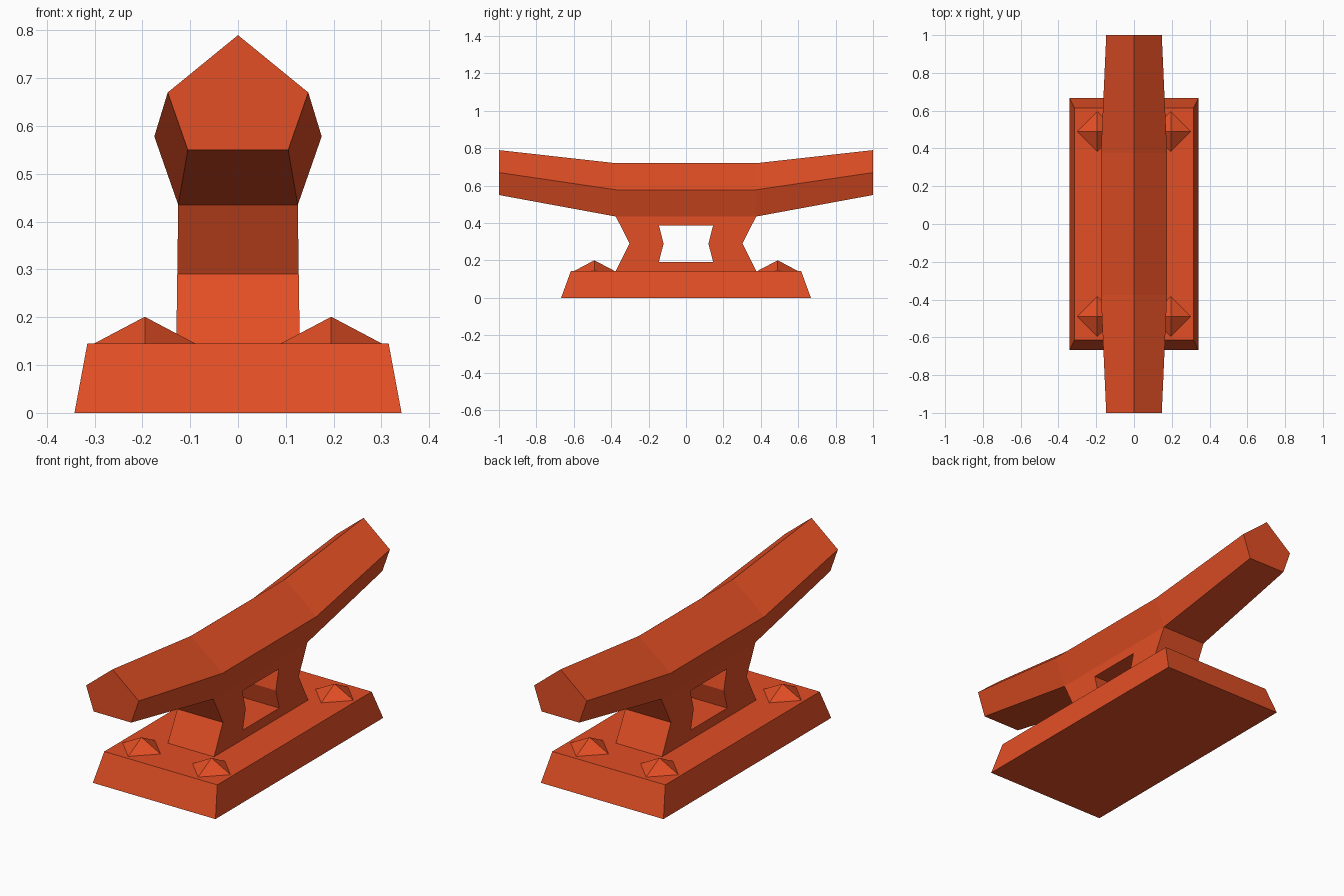
import bpy
import bmesh

cube = bpy.data.objects.get("Cube")
if cube:
    bpy.data.objects.remove(cube, do_unlink=True)

# Single painted-metal colour
paint = bpy.data.materials.new("orange_red_paint")
paint.use_nodes = True
colour = (0.76, 0.077, 0.018, 1)
paint.diffuse_color = colour
bsdf = next(n for n in paint.node_tree.nodes if n.type == 'BSDF_PRINCIPLED')
bsdf.inputs["Base Color"].default_value = colour


def finish(name, bm):
    bmesh.ops.recalc_face_normals(bm, faces=bm.faces[:])
    mesh = bpy.data.meshes.new(name)
    bm.to_mesh(mesh)
    bm.free()
    mesh.materials.append(paint)
    obj = bpy.data.objects.new(name, mesh)
    bpy.context.collection.objects.link(obj)
    return obj


def loft(bm, rings, closed=False):
    """Join matching rings of points with quads; cap or close the ends."""
    loops = [[bm.verts.new(p) for p in ring] for ring in rings]
    pairs = list(zip(loops, loops[1:]))
    if closed:
        pairs.append((loops[-1], loops[0]))
    else:
        bm.faces.new(loops[0])
        bm.faces.new(loops[-1])
    for a, b in pairs:
        for i in range(len(a)):
            j = (i + 1) % len(a)
            bm.faces.new((a[i], a[j], b[j], b[i]))


def rectangle(x, y, z):
    return [(-x, -y, z), (x, -y, z), (x, y, z), (-x, y, z)]


# Tapered base plate
bm = bmesh.new()
loft(bm, [rectangle(0.342, 0.668, 0), rectangle(0.315, 0.615, 0.145)])
finish("base_plate", bm)


# Pedestal with a waisted outline and a through opening
def outline(points, side):
    ring = points + [(-y, z) for y, z in reversed(points)]
    return [(side * (0.125 + (0.435 - z) * 0.014), y, z) for y, z in ring]


outer = [(0.375, 0.435), (0.302, 0.29), (0.375, 0.145)]
inner = [(0.145, 0.388), (0.12, 0.29), (0.145, 0.192)]
bm = bmesh.new()
loft(bm, [outline(outer, 1), outline(inner, 1),
          outline(inner, -1), outline(outer, -1)], closed=True)
finish("pedestal", bm)


# Five-sided crossbar with upswept, narrowing horns
def bar_section(y, top, mid_x, mid_z, low_x, low_z):
    return [(0, y, top), (mid_x, y, mid_z), (low_x, y, low_z),
            (-low_x, y, low_z), (-mid_x, y, mid_z)]


tip = (0.79, 0.147, 0.67, 0.105, 0.55)
middle = (0.72, 0.175, 0.578, 0.125, 0.435)
bm = bmesh.new()
loft(bm, [bar_section(y, *size) for y, size in
          ((-1, tip), (-0.375, middle), (0.375, middle), (1, tip))])
finish("crossbar", bm)

# Four pyramid bolt heads, corners pointing along the axes
for x_name, sx in (("left", 1), ("right", -1)):
    for y_name, sy in (("front", -1), ("back", 1)):
        bm = bmesh.new()
        bmesh.ops.create_cone(bm, cap_ends=True, segments=4,
                              radius1=0.106, radius2=0, depth=0.056)
        bolt = finish(f"bolt_{y_name}_{x_name}", bm)
        bolt.location = (sx * 0.195, sy * 0.49, 0.173)
